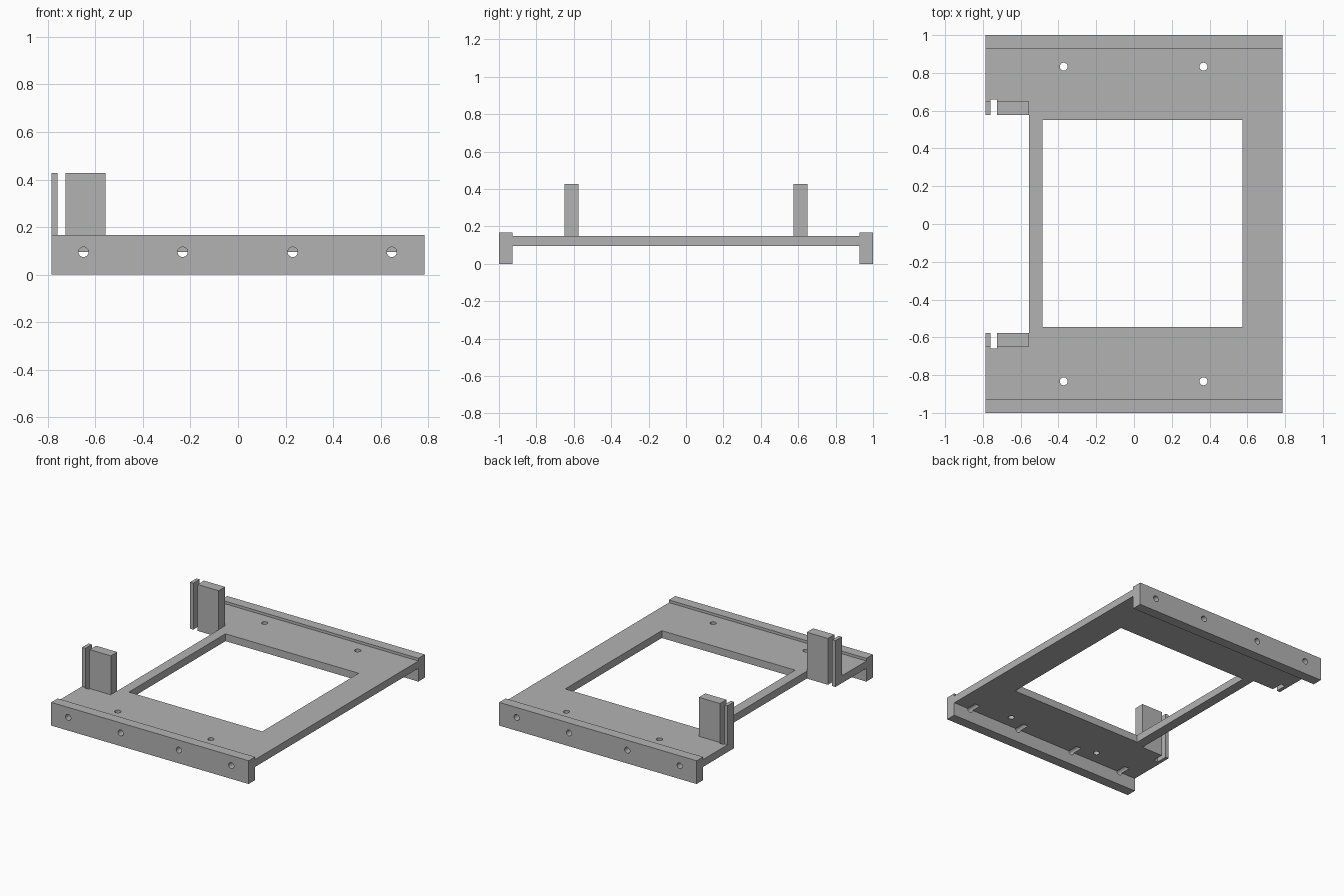
import bpy
import bmesh
import math

cube = bpy.data.objects.get("Cube")
if cube:
    bpy.data.objects.remove(cube, do_unlink=True)

grey = bpy.data.materials.new("plain_grey")
grey.use_nodes = True
COLOUR = (0.45, 0.45, 0.45, 1)
grey.diffuse_color = COLOUR
grey.node_tree.nodes["Principled BSDF"].inputs["Base Color"].default_value = COLOUR


def finish(name, bm):
    bmesh.ops.recalc_face_normals(bm, faces=bm.faces)
    mesh = bpy.data.meshes.new(name)
    bm.to_mesh(mesh)
    bm.free()
    mesh.materials.append(grey)
    obj = bpy.data.objects.new(name, mesh)
    bpy.context.collection.objects.link(obj)
    return obj


def box(name, x, y, z):
    """Box from three (low, high) ranges."""
    bm = bmesh.new()
    bmesh.ops.create_cube(bm, size=1)
    for v in bm.verts:
        v.co = [sum(r) / 2 + c * (r[1] - r[0]) for r, c in zip((x, y, z), v.co)]
    return finish(name, bm)


def rod(name, centre, length, along_y=False):
    """Round drill of the common hole radius."""
    bm = bmesh.new()
    bmesh.ops.create_cone(bm, cap_ends=True, segments=32, radius1=HOLE,
                          radius2=HOLE, depth=length)
    obj = finish(name, bm)
    obj.location = centre
    if along_y:
        obj.rotation_euler.x = math.pi / 2
    return obj


def cut(target, cutters):
    for c in cutters:
        mod = target.modifiers.new("cut", 'BOOLEAN')
        mod.operation = 'DIFFERENCE'
        mod.solver = 'EXACT'
        mod.object = c
        bpy.context.view_layer.update()
        bpy.context.view_layer.objects.active = target
        bpy.ops.object.modifier_apply(modifier=mod.name)
        bpy.data.objects.remove(c, do_unlink=True)


def span(side, near, far):
    """Range in y, mirrored to the chosen side."""
    return tuple(sorted((side * near, side * far)))


HOLE = 0.021
HALF = 0.785
BOTTOM, TOP = 0.095, 0.148
RAIL_IN = 0.927
RAIL_HOLES = (-0.65, -0.233, 0.23, 0.647)
POST_IN, POST_OUT = 0.576, 0.649
SLOT = (-0.759, -0.725)

# Base plate with window and side recess
plate = box("base_plate", (-HALF, HALF), (-RAIL_IN, RAIL_IN), (BOTTOM, TOP))
cutters = [box("window_cutter", (-0.485, 0.575), (-0.546, 0.55), (0, 0.3)),
           box("recess_cutter", (-1, -0.557), (-POST_IN, POST_IN), (0, 0.3))]

for side, word in ((-1, "front"), (1, "back")):
    # Mounting holes, post slot and screw grooves in the plate
    for x in (-0.372, 0.368):
        cutters.append(rod("mount_drill", (x, side * 0.833, TOP), 0.4))
    cutters.append(box("slot_cutter", SLOT, span(side, 0.5, 0.659), (0, 0.3)))
    for x in RAIL_HOLES:
        cutters.append(rod("groove_drill", (x, side * 0.95, BOTTOM), 0.2, True))

    # Side rail with screw holes
    rail = box(word + "_rail", (-HALF, HALF), span(side, RAIL_IN, 1), (0, 0.167))
    cut(rail, [rod("screw_drill", (x, side, BOTTOM), 0.4, True) for x in RAIL_HOLES])

    # Upright post split by a slot
    for part, x in (("narrow", (-HALF, SLOT[0])), ("wide", (SLOT[1], -0.557))):
        box(f"{word}_{part}_post", x, span(side, POST_IN, POST_OUT), (TOP, 0.428))

cut(plate, cutters)
